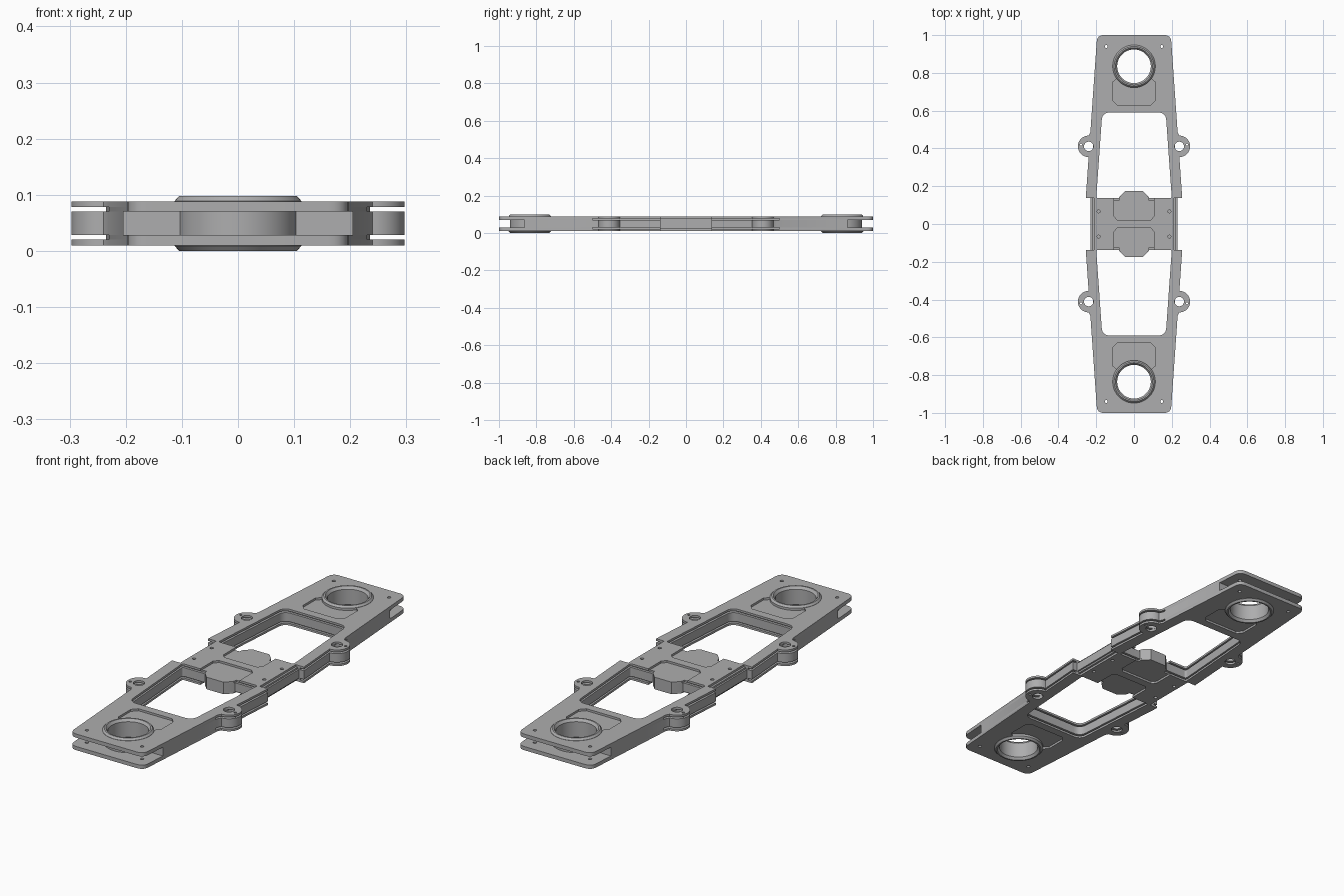
import bpy, bmesh, math

if "Cube" in bpy.data.objects:
    bpy.data.objects.remove(bpy.data.objects["Cube"])

metal = bpy.data.materials.new("grey_metal")
metal.diffuse_color = (0.42, 0.42, 0.425, 1)
metal.use_nodes = True
metal.node_tree.nodes["Principled BSDF"].inputs["Base Color"].default_value = metal.diffuse_color


def arc(cx, cy, r, a0=0, a1=360, n=48):
    m = n if a1 - a0 >= 360 else n + 1
    return [(cx + r * math.cos(math.radians(a0 + (a1 - a0) * i / n)),
             cy + r * math.sin(math.radians(a0 + (a1 - a0) * i / n))) for i in range(m)]


def rounded(pts, n=6):
    """Round the corners of (x, y, radius) points with short curves."""
    out = []
    for i, (x, y, r) in enumerate(pts):
        if r == 0:
            out.append((x, y))
            continue
        ends = []
        for q in (pts[i - 1], pts[(i + 1) % len(pts)]):
            d = math.hypot(q[0] - x, q[1] - y)
            t = min(r, d * 0.45) / d
            ends.append((x + (q[0] - x) * t, y + (q[1] - y) * t))
        (ax, ay), (bx, by) = ends
        for k in range(n + 1):
            t = k / n
            out.append(((1 - t) ** 2 * ax + 2 * t * (1 - t) * x + t * t * bx,
                        (1 - t) ** 2 * ay + 2 * t * (1 - t) * y + t * t * by))
    return out


def both_ends(loop):
    return [loop, [(x, -y) for x, y in loop]]


def four(x, y, r, n=16):
    return [arc(sx * x, sy * y, r, n=n) for sx in (1, -1) for sy in (1, -1)]


def finish(obj):
    bm = bmesh.new()
    bm.from_mesh(obj.data)
    bmesh.ops.remove_doubles(bm, verts=bm.verts, dist=1e-5)
    bmesh.ops.recalc_face_normals(bm, faces=bm.faces)
    bm.to_mesh(obj.data)
    bm.free()
    obj.data.materials.clear()
    obj.data.materials.append(metal)
    bpy.ops.object.select_all(action='DESELECT')
    obj.select_set(True)
    bpy.context.view_layer.objects.active = obj
    bpy.ops.object.shade_smooth_by_angle(angle=math.radians(30))


def slab(name, loops, z0, z1):
    """Extruded flat sheet; loops after the first are holes."""
    cu = bpy.data.curves.new(name, 'CURVE')
    cu.dimensions, cu.fill_mode = '2D', 'BOTH'
    cu.extrude = (z1 - z0) / 2
    for loop in loops:
        sp = cu.splines.new('POLY')
        sp.points.add(len(loop) - 1)
        for p, (x, y) in zip(sp.points, loop):
            p.co = (x, y, 0, 1)
        sp.use_cyclic_u = True
    ob = bpy.data.objects.new(name, cu)
    ob.location.z = (z0 + z1) / 2
    bpy.context.collection.objects.link(ob)
    bpy.ops.object.select_all(action='DESELECT')
    ob.select_set(True)
    bpy.context.view_layer.objects.active = ob
    bpy.ops.object.convert(target='MESH')
    finish(bpy.context.view_layer.objects.active)


def side(y):
    return 0.195 + 0.07 * (1 - y)


def outline(waist, end, end_r, ears):
    """Outer edge, one quarter mirrored into four."""
    if ears:
        mid = [(x, y, 0) for x, y in arc(0.24, 0.411, 0.057, -90, 90, 24)]
        q = [(waist, 0.137, 0), (side(0.137), 0.137, 0), (side(0.34), 0.34, 0)] + mid + [(side(0.485), 0.485, 0)]
    else:
        q = [(waist, 0.137, 0), (0.235, 0.137, 0), (side(0.5) - 0.02, 0.5, 0), (side(0.5), 0.5, 0)]
    q.append((side(end), end, end_r))
    right = [(x, -y, r) for x, y, r in reversed(q)] + q
    return rounded(right + [(-x, y, r) for x, y, r in reversed(right)])


def window(grow, middle):
    g = grow
    return rounded([(0.2 + g, 0.137 - g, 0.012), (0.168 + g, 0.59 + g, 0.04),
                    (-0.168 - g, 0.59 + g, 0.04), (-0.2 - g, 0.137 - g, 0.012)]
                   + [(-x, y, 0) for x, y in middle]
                   + [(x, y, 0) for x, y in reversed(middle)])


# Window edges: skins have a shallow pocket, inner layers carry a tab
pocket = [(0.105, 0.137), (0.105, 0.04), (0.087, 0.02)]


def tab(g):
    return [(0.08, 0.137 - g), (0.075, 0.145), (0.045, 0.175)]


# Pocket joined to the ring hole
keyhole = arc(0, 0.835, 0.107, -35, 215, 48) + [
    (-0.113, 0.75), (-0.113, 0.655), (-0.09, 0.63), (0.09, 0.63), (0.113, 0.655), (0.113, 0.75)]
ear_holes = four(0.24, 0.411, 0.025, 24) + four(0.28, 0.42, 0.006, 10)
end_holes = four(0.147, 0.94, 0.008)

skin = ([outline(0.212, 1, 0.035, True)] + both_ends(window(0, pocket)) + both_ends(keyhole)
        + ear_holes + end_holes + four(0.187, 0.067, 0.008))
inner = ([outline(0.222, 1, 0.035, False)] + both_ends(window(0.012, tab(0.012)))
         + both_ends(arc(0, 0.835, 0.1)) + end_holes)
core = ([outline(0.23, 0.863, 0, True)] + both_ends(window(0, tab(0))) + ear_holes)
# The core ends across the rings, so its end edge wraps round each tube
core[0] = [p for p in core[0]]
core += both_ends([(0.09 * math.cos(math.radians(a)), 0.835 + min(0.09 * math.sin(math.radians(a)), 0.0279))
                   for a in range(0, 360, 8)])

# Stacked layers
slab("top_skin", skin, 0.078, 0.088)
slab("top_inner_plate", inner, 0.07, 0.078)
slab("bottom_inner_plate", inner, 0.02, 0.028)
slab("bottom_skin", skin, 0.01, 0.02)


# Core: swap the end strip for open ends so the ring bores stay clear
def open_core():
    s = math.sqrt(0.1 ** 2 - 0.028 ** 2)
    a = math.degrees(math.asin(0.028 / 0.1))
    cut = arc(0, 0.835, 0.1, -180 - a, a, 40)      # left to right below the tube
    loop, done = [], core[0]
    for i, p in enumerate(done):
        loop.append(p)
        nxt = done[(i + 1) % len(done)]
        if abs(p[1]) > 0.862 and abs(nxt[1]) > 0.862 and p[0] * nxt[0] < 0:
            sg = 1 if p[1] > 0 else -1
            bite = [(x, sg * y) for x, y in cut]
            loop += bite if p[0] < 0 else bite[::-1]
    return [loop] + core[1:-2]


slab("core_frame", open_core(), 0.028, 0.07)

# Bearing rings, turned from one profile
half = [(0.089, 0.012), (0.098, 0.0), (0.105, 0.0), (0.113, 0.009), (0.113, 0.02), (0.107, 0.021)]
profile = half + [(r, 0.098 - z) for r, z in reversed(half)]
N = 64
for name, yc in (("front_ring", -0.835), ("back_ring", 0.835)):
    bm = bmesh.new()
    rows = [[bm.verts.new((r * math.cos(2 * math.pi * i / N), yc + r * math.sin(2 * math.pi * i / N), z))
             for i in range(N)] for r, z in profile]
    for j in range(len(rows)):
        a, b = rows[j], rows[(j + 1) % len(rows)]
        for i in range(N):
            k = (i + 1) % N
            bm.faces.new((a[i], a[k], b[k], b[i]))
    me = bpy.data.meshes.new(name)
    bm.to_mesh(me)
    bm.free()
    ob = bpy.data.objects.new(name, me)
    bpy.context.collection.objects.link(ob)
    finish(ob)
